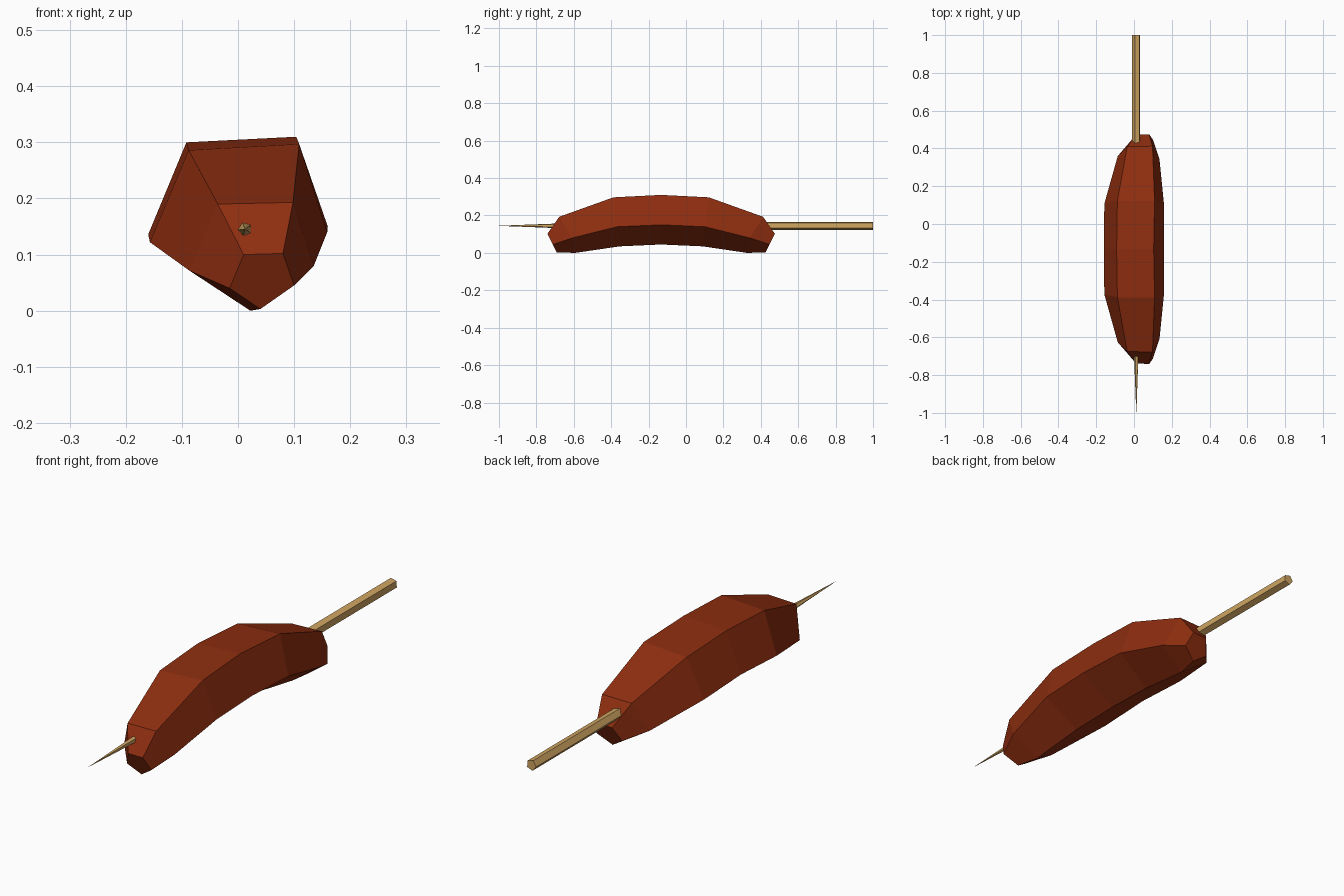
import bpy, bmesh, math

if "Cube" in bpy.data.objects:
    bpy.data.objects.remove(bpy.data.objects["Cube"])


def material(name, rgb):
    m = bpy.data.materials.new(name)
    m.diffuse_color = (*rgb, 1)
    m.use_nodes = True
    m.node_tree.nodes["Principled BSDF"].inputs["Base Color"].default_value = m.diffuse_color
    return m


def loft(name, rings, mat):
    """Skin a list of closed rings and cap both ends."""
    bm = bmesh.new()
    vs = [[bm.verts.new(p) for p in r] for r in rings]
    n = len(vs[0])
    for a, b in zip(vs, vs[1:]):
        for i in range(n):
            j = (i + 1) % n
            bm.faces.new((a[i], a[j], b[j], b[i]))
    bm.faces.new(vs[0])
    bm.faces.new(vs[-1])
    bmesh.ops.recalc_face_normals(bm, faces=bm.faces)
    me = bpy.data.meshes.new(name)
    bm.to_mesh(me)
    bm.free()
    me.materials.append(mat)
    ob = bpy.data.objects.new(name, me)
    bpy.context.collection.objects.link(ob)
    return ob


# Sausage: arched five-sided sections (x, distance from middle, z),
# mirrored front to back about the middle section
MID_Y = -0.133
half = [
    [(-.092, 0, .300), (.104, 0, .310), (.160, 0, .150), (.005, 0, .045), (-.160, 0, .136)],
    [(-.088, .255, .286), (.109, .255, .297), (.159, .235, .140), (.010, .222, .035), (-.157, .240, .122)],
    [(-.036, .542, .190), (.098, .545, .193), (.135, .475, .080), (.022, .460, .000), (-.086, .493, .071)],
    [(.010, .605, .100), (.080, .608, .102), (.100, .580, .045), (.040, .558, .003), (-.015, .575, .040)],
]


def section(ring, side):
    return [(x, MID_Y + side * d, z) for x, d, z in ring]


sausage_rings = [section(r, -1) for r in reversed(half)] + [section(r, 1) for r in half[1:]]
loft("sausage", sausage_rings, material("browned red", (.27, .027, .005)))


# Skewer: five-sided stick, sharpened towards the front
def stick_ring(y, r):
    angles = [math.radians(40 + 72 * i) for i in range(5)]
    return [(.0125 + r * math.cos(a), y, .145 + r * math.sin(a)) for a in angles]


loft("skewer", [stick_ring(-1, .0004), stick_ring(-.45, .0225), stick_ring(1, .0225)],
     material("pale wood", (.62, .37, .12)))
